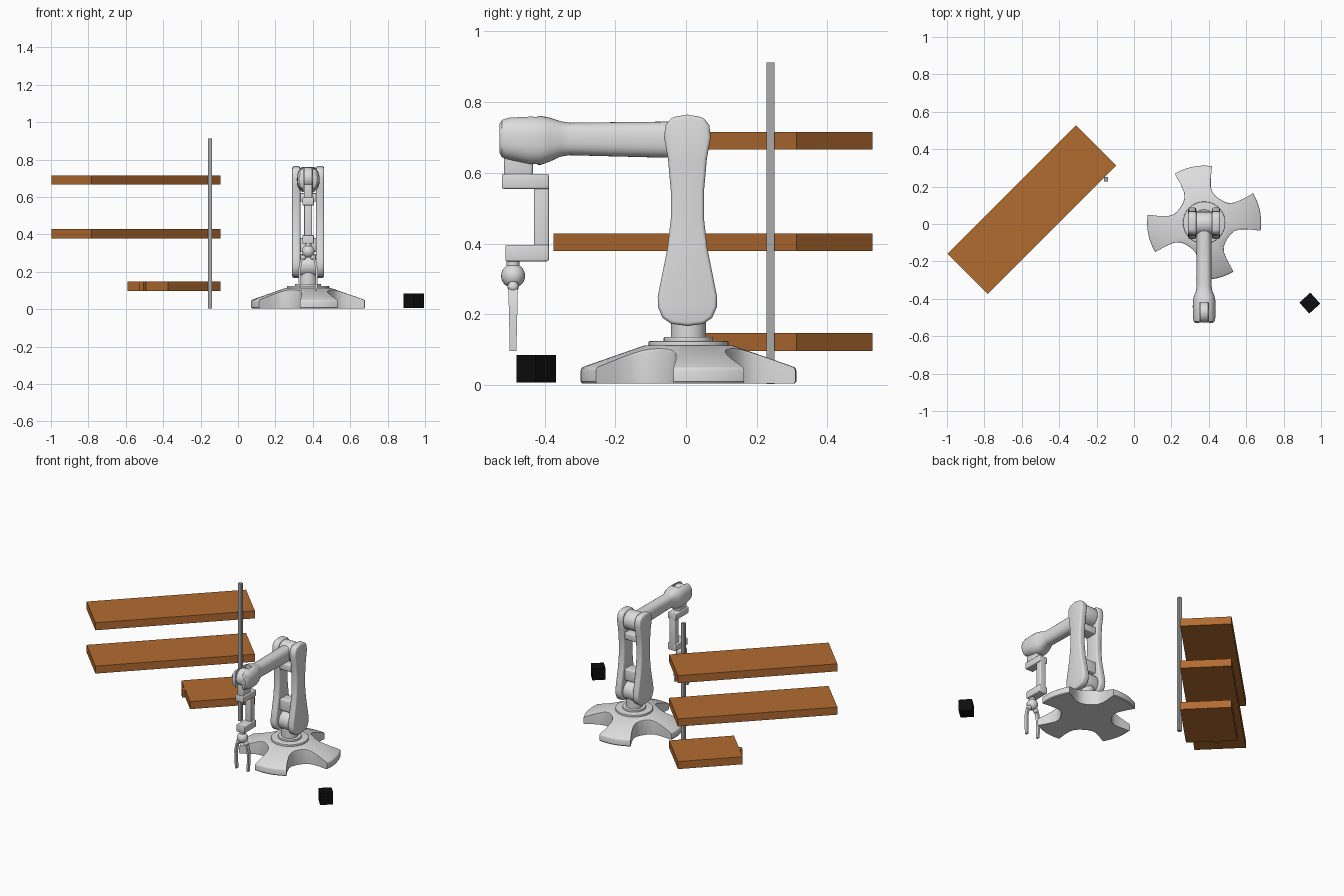
import bpy, bmesh, math
from mathutils import Matrix, Vector

if "Cube" in bpy.data.objects:
    bpy.data.objects.remove(bpy.data.objects["Cube"])

CX, CY = 0.375, 0.007   # robot axis


def material(name, rgb):
    m = bpy.data.materials.new(name)
    m.diffuse_color = (*rgb, 1)
    m.use_nodes = True
    m.node_tree.nodes["Principled BSDF"].inputs["Base Color"].default_value = m.diffuse_color
    return m


GREY = material("robot_grey", (0.72, 0.72, 0.72))
STEEL = material("pole_steel", (0.40, 0.40, 0.40))
WOOD = material("shelf_wood", (0.45, 0.15, 0.03))
BLACK = material("cube_black", (0.004, 0.004, 0.004))


def finish(name, bm, mat, bevel=0.0, smooth=True):
    bmesh.ops.recalc_face_normals(bm, faces=bm.faces)
    if bevel:
        edges = [e for e in bm.edges if e.calc_face_angle(0) > math.radians(40)]
        bmesh.ops.bevel(bm, geom=edges, offset=bevel, segments=3, profile=0.5, affect='EDGES')
    me = bpy.data.meshes.new(name)
    bm.to_mesh(me)
    bm.free()
    me.materials.append(mat)
    if smooth:
        me.shade_smooth()
        me.set_sharp_from_angle(angle=math.radians(35))
    ob = bpy.data.objects.new(name, me)
    bpy.context.collection.objects.link(ob)
    return ob


def box(name, c, size, mat=GREY, rot=0.0, bevel=0.0):
    bm = bmesh.new()
    m = Matrix.Translation(c) @ Matrix.Rotation(rot, 4, 'Z') @ Matrix.Diagonal((*size, 1))
    bmesh.ops.create_cube(bm, size=1, matrix=m)
    return finish(name, bm, mat, bevel, smooth=bevel > 0)


def span(name, x, y, z, mat=GREY, bevel=0.0):
    """Box given by its (low, high) limits on each axis."""
    return box(name, [(a + b) / 2 for a, b in (x, y, z)], [b - a for a, b in (x, y, z)], mat, 0, bevel)


def cyl(name, c, r, depth, axis='Z', bevel=0.0):
    bm = bmesh.new()
    rot = Matrix.Rotation(math.pi / 2, 4, 'Y') if axis == 'X' else Matrix()
    bmesh.ops.create_cone(bm, cap_ends=True, segments=40, radius1=r, radius2=r, depth=depth,
                          matrix=Matrix.Translation(c) @ rot)
    return finish(name, bm, GREY, bevel)


def ball(name, c, r):
    bm = bmesh.new()
    bmesh.ops.create_uvsphere(bm, u_segments=24, v_segments=14, radius=r, matrix=Matrix.Translation(c))
    return finish(name, bm, GREY)


def skin(name, rings, mat=GREY):
    """Closed solid through rings of equal point count."""
    bm = bmesh.new()
    vs = [[bm.verts.new(p) for p in ring] for ring in rings]
    n = len(vs[0])
    for a, b in zip(vs, vs[1:]):
        for i in range(n):
            j = (i + 1) % n
            bm.faces.new((a[i], a[j], b[j], b[i]))
    bm.faces.new(vs[0])
    bm.faces.new(vs[-1])
    return finish(name, bm, mat)


# --- shelves, tab, pole, cube ---
A = math.radians(45)
U = Vector((math.cos(A), math.sin(A), 0))
END = Vector((-0.2025, 0.42, 0))     # middle of the end nearest the pole
for name, length, z in (("top_shelf", 0.972, 0.691), ("middle_shelf", 0.972, 0.404),
                        ("bottom_shelf", 0.395, 0.122)):
    box(name, END - U * length / 2 + Vector((0, 0, z)), (length, 0.305, 0.05), WOOD, A)
box("shelf_tab", (-0.505, 0.165, 0.122), (0.036, 0.036, 0.05), WOOD, A)
span("pole", (-0.161, -0.139), (0.228, 0.25), (0.003, 0.912), STEEL)
box("cube", (0.94, -0.423, 0.046), (0.079, 0.079, 0.077), BLACK, math.radians(42))

# --- four-footed base ---
side = [(19.5, 0.305), (20, 0.24), (22, 0.195), (27, 0.168), (35, 0.155), (45, 0.151)]
quarter = [(a, 0.305) for a in range(-18, 19, 4)] + side + [(90 - a, r) for a, r in side[-2::-1]]
outline = [(math.radians(11.5 + 90 * k + a), r) for k in range(4) for a, r in quarter]


def base_ring(t, z=None, drop=0.0):
    pts = []
    for a, r in outline:
        q = 0.125 + (r - 0.125) * t
        h = 0.112 - 0.35 * (q - 0.125) - drop if z is None else z
        pts.append((CX + q * math.cos(a), CY + q * math.sin(a), h))
    return pts


skin("base", [base_ring(0.98, 0.005), base_ring(1, 0.01), base_ring(1, None, 0.008), base_ring(0.985, None, 0.002),
              base_ring(0.96), base_ring(0.5), base_ring(0)])
cyl("base_disc", (CX, CY, 0.115), 0.113, 0.018, bevel=0.003)
cyl("base_collar", (CX, CY, 0.128), 0.07, 0.016, bevel=0.003)
cyl("base_column", (CX, CY, 0.17), 0.05, 0.1)
cyl("shoulder_joint", (CX, CY, 0.233), 0.062, 0.085, 'X', 0.006)

# --- upper arm: two waisted plates joined by webs ---
half = [(0.045, 0.173), (0.07, 0.19), (0.083, 0.22), (0.084, 0.25), (0.072, 0.31), (0.056, 0.39), (0.047, 0.47),
        (0.047, 0.55), (0.055, 0.64), (0.066, 0.70), (0.062, 0.735), (0.045, 0.757)]
loop = [(0, 0.167)] + half + [(0, 0.765)] + [(-y, z) for y, z in half[::-1]]
for name, x in (("left_arm_plate", 0.29), ("right_arm_plate", 0.418)):
    bm = bmesh.new()
    f = bm.faces.new([bm.verts.new((x, CY - 0.003 + y, z)) for y, z in loop])
    ext = bmesh.ops.extrude_face_region(bm, geom=[f])
    bmesh.ops.translate(bm, vec=(0.043, 0, 0), verts=[v for v in ext["geom"] if isinstance(v, bmesh.types.BMVert)])
    finish(name, bm, GREY, 0.01)
for name, z in (("lower_arm_web", (0.305, 0.38)), ("upper_arm_web", (0.575, 0.62))):
    span(name, (0.325, 0.425), (-0.036, 0.042), z, bevel=0.006)

# --- forearm: rounded loft along y with a forked head ---
cyl("elbow_joint", (CX, 0.003, 0.697), 0.062, 0.085, 'X', 0.006)
sections = [(0.0, 0.694, 0.050, 0.040), (-0.06, 0.694, 0.051, 0.040), (-0.33, 0.696, 0.046, 0.040),
            (-0.355, 0.696, 0.050, 0.043), (-0.385, 0.694, 0.062, 0.055), (-0.41, 0.692, 0.069, 0.060),
            (-0.44, 0.692, 0.070, 0.061), (-0.50, 0.697, 0.062, 0.060), (-0.52, 0.697, 0.056, 0.056),
            (-0.528, 0.697, 0.044, 0.048)]


def soft(v):
    return math.copysign(abs(v) ** 0.8, v)


angles = [2 * math.pi * i / 40 for i in range(40)]
forearm = skin("forearm", [[(CX + rx * soft(math.cos(a)), y, zc + rz * soft(math.sin(a))) for a in angles]
                           for y, zc, rz, rx in sections])
slot = span("fork_cutter", (0.351, 0.399), (-0.6, -0.42), (0.55, 0.85))
slot.hide_render = True
slot.hide_viewport = True
cut = forearm.modifiers.new("fork", 'BOOLEAN')
cut.operation, cut.object, cut.solver = 'DIFFERENCE', slot, 'EXACT'
cyl("wrist_joint", (CX, -0.472, 0.702), 0.055, 0.044, 'X', 0.005)

# --- wrist bracket ---
span("wrist_neck", (0.353, 0.397), (-0.515, -0.433), (0.585, 0.70), bevel=0.008)
span("bracket_top", (0.345, 0.405), (-0.521, -0.388), (0.555, 0.597), bevel=0.005)
span("bracket_post", (0.354, 0.396), (-0.43, -0.388), (0.35, 0.59), bevel=0.005)
span("bracket_bottom", (0.345, 0.405), (-0.511, -0.388), (0.35, 0.396), bevel=0.005)

# --- gripper ---
GY = -0.489
cyl("gripper_neck", (CX, GY, 0.347), 0.018, 0.03)
ball("gripper_ball", (CX, GY, 0.309), 0.034)
for s, label in ((-1, "left"), (1, "right")):
    ball(label + "_knuckle", (CX + s * 0.026, GY, 0.278), 0.016)
    path = [(0.024, 0.29, 0.013), (0.038, 0.255, 0.013), (0.046, 0.21, 0.012), (0.045, 0.15, 0.0105),
            (0.042, 0.097, 0.0095)]
    skin(label + "_finger", [[(CX + s * (x + dx), GY + dy * w, z) for dx, dy in
                              ((-0.006, -1), (0.006, -1), (0.006, 1), (-0.006, 1))] for x, z, w in path])
